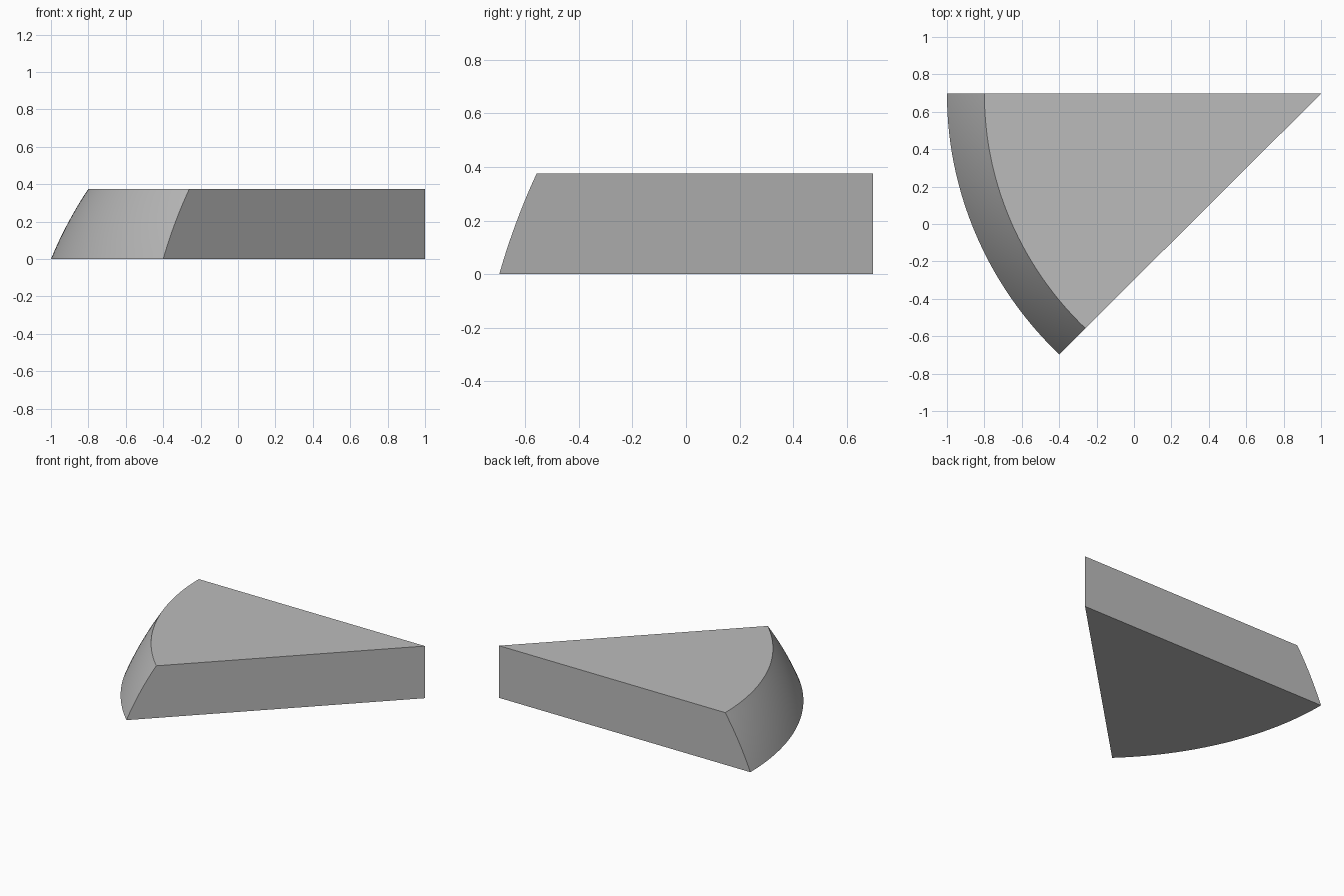
import bpy, bmesh, math

cube = bpy.data.objects.get("Cube")
if cube:
    bpy.data.objects.remove(cube, do_unlink=True)

TIP_X, TIP_Y = 1.0, 0.697
HEIGHT = 0.375
SPHERE_Z = -0.826            # centre of the domed outer surface, below the floor
SPHERE_R = math.hypot(2.0, SPHERE_Z)
SQUASH = 0.976               # slight flattening along y
SWEEP = math.acos(0.7)
COLS, ROWS = 48, 10

grey = bpy.data.materials.new("plain grey")
grey.use_nodes = True
grey.diffuse_color = (0.5, 0.5, 0.5, 1)
grey.node_tree.nodes["Principled BSDF"].inputs["Base Color"].default_value = (0.5, 0.5, 0.5, 1)

bm = bmesh.new()

# Domed rim: rows of arc points from floor to top
rim = []
for j in range(ROWS + 1):
    z = HEIGHT * j / ROWS
    r = math.sqrt(SPHERE_R ** 2 - (z - SPHERE_Z) ** 2)
    angles = [SWEEP * i / COLS for i in range(COLS + 1)]
    rim.append([bm.verts.new((TIP_X - r * math.cos(a),
                              TIP_Y - r * SQUASH * math.sin(a), z)) for a in angles])
for low, high in zip(rim, rim[1:]):
    for i in range(COLS):
        bm.faces.new((low[i], low[i + 1], high[i + 1], high[i]))

# Flat top, bottom and the two straight sides meeting at the tip
tip_low = bm.verts.new((TIP_X, TIP_Y, 0))
tip_high = bm.verts.new((TIP_X, TIP_Y, HEIGHT))
bm.faces.new([tip_low] + rim[0])
bm.faces.new([tip_high] + rim[-1])
for end in (0, -1):
    bm.faces.new([tip_low] + [row[end] for row in rim] + [tip_high])
bmesh.ops.recalc_face_normals(bm, faces=bm.faces)

mesh = bpy.data.meshes.new("wedge_block")
bm.to_mesh(mesh)
bm.free()
mesh.materials.append(grey)
wedge = bpy.data.objects.new("wedge_block", mesh)
bpy.context.collection.objects.link(wedge)

# Smooth rim with crisp edges
bpy.ops.object.select_all(action="DESELECT")
wedge.select_set(True)
bpy.context.view_layer.objects.active = wedge
bpy.ops.object.shade_smooth_by_angle(angle=math.radians(30))
